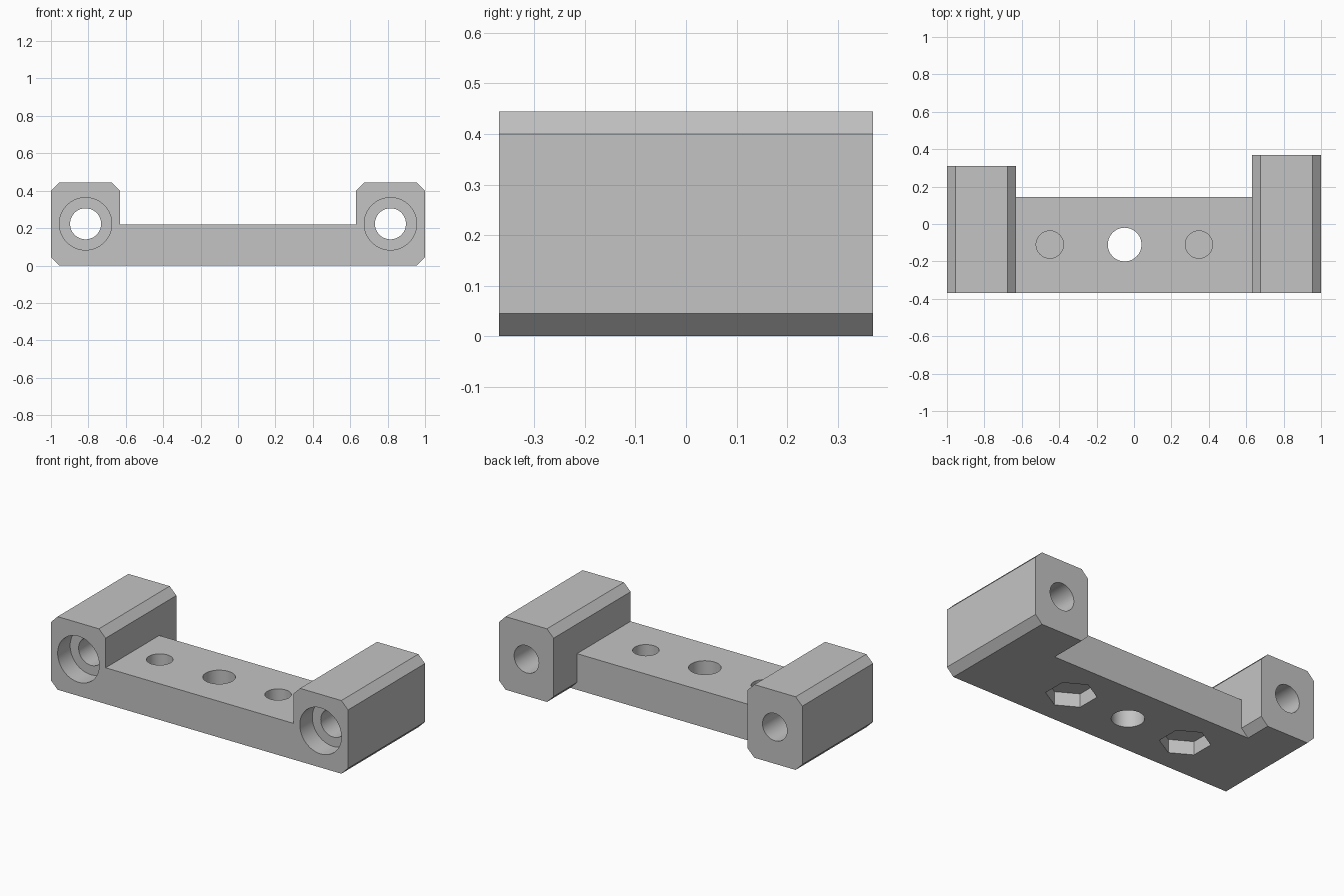
import bpy, bmesh, math
from mathutils import Matrix

if "Cube" in bpy.data.objects:
    bpy.data.objects.remove(bpy.data.objects["Cube"], do_unlink=True)

FRONT = -0.37
BEVEL = 0.045
HOLE_Y = -0.11

grey = bpy.data.materials.new("light grey")
grey.use_nodes = True
grey.diffuse_color = (0.55, 0.55, 0.55, 1)
grey.node_tree.nodes["Principled BSDF"].inputs["Base Color"].default_value = grey.diffuse_color


def new_object(name, bm):
    mesh = bpy.data.meshes.new(name)
    bmesh.ops.recalc_face_normals(bm, faces=bm.faces)
    bm.to_mesh(mesh)
    bm.free()
    mesh.materials.append(grey)
    obj = bpy.data.objects.new(name, mesh)
    bpy.context.collection.objects.link(obj)
    return obj


def box(name, x0, x1, y0, y1, z0, z1, bevel=0):
    """Box, with its lengthwise (y) edges optionally chamfered."""
    bm = bmesh.new()
    bmesh.ops.create_cube(bm, size=1)
    bmesh.ops.scale(bm, vec=(x1 - x0, y1 - y0, z1 - z0), verts=bm.verts)
    bmesh.ops.translate(bm, vec=((x0 + x1) / 2, (y0 + y1) / 2, (z0 + z1) / 2), verts=bm.verts)
    if bevel:
        edges = [e for e in bm.edges if abs(e.verts[0].co.y - e.verts[1].co.y) > 0.1]
        bmesh.ops.bevel(bm, geom=edges, offset=bevel, segments=1, affect='EDGES')
    return new_object(name, bm)


def prism(name, radius, start, length, axis='Z', sides=64):
    """Round or hexagonal cutter running from start along +z or +y."""
    bm = bmesh.new()
    bmesh.ops.create_cone(bm, cap_ends=True, segments=sides, radius1=radius,
                          radius2=radius, depth=length)
    bmesh.ops.translate(bm, vec=(0, 0, length / 2), verts=bm.verts)
    if axis == 'Y':
        bmesh.ops.rotate(bm, matrix=Matrix.Rotation(-math.pi / 2, 3, 'X'), verts=bm.verts)
    bmesh.ops.translate(bm, vec=start, verts=bm.verts)
    obj = new_object(name, bm)
    obj.hide_render = True
    return obj


def combine(target, other, operation):
    mod = target.modifiers.new(operation.lower(), 'BOOLEAN')
    mod.object = other
    mod.operation = operation
    mod.solver = 'EXACT'
    bpy.context.view_layer.objects.active = target
    bpy.ops.object.modifier_apply(modifier=mod.name)
    bpy.data.objects.remove(other, do_unlink=True)


# Crossbar with a chamfered block at each end
bracket = box("mounting_bracket", -0.75, 0.75, FRONT, 0.145, 0, 0.22)
combine(bracket, box("left_block", 0.632, 1, FRONT, 0.37, 0, 0.445, BEVEL), 'UNION')
combine(bracket, box("right_block", -1, -0.632, FRONT, 0.31, 0, 0.445, BEVEL), 'UNION')

# Counterbored holes through the blocks, front to back
for x in (-0.815, 0.815):
    combine(bracket, prism("bore", 0.083, (x, -0.5, 0.223), 1, 'Y'), 'DIFFERENCE')
    combine(bracket, prism("counterbore", 0.14, (x, -0.5, 0.223), 0.13 + 0.12, 'Y'), 'DIFFERENCE')

# Open centre hole
combine(bracket, prism("centre_hole", 0.09, (-0.05, HOLE_Y, -0.1), 0.5), 'DIFFERENCE')

# Screw holes from above and nut pockets from below, with a thin web between
for x in (-0.45, 0.347):
    combine(bracket, prism("screw_hole", 0.073, (x, HOLE_Y, 0.095), 0.3), 'DIFFERENCE')
    combine(bracket, prism("nut_pocket", 0.14, (x, HOLE_Y, -0.1), 0.1 + 0.082, sides=6), 'DIFFERENCE')

# Smooth hole walls, sharp edges elsewhere
bpy.ops.object.select_all(action='DESELECT')
bracket.select_set(True)
bpy.context.view_layer.objects.active = bracket
bpy.ops.object.shade_smooth_by_angle(angle=math.radians(30))
